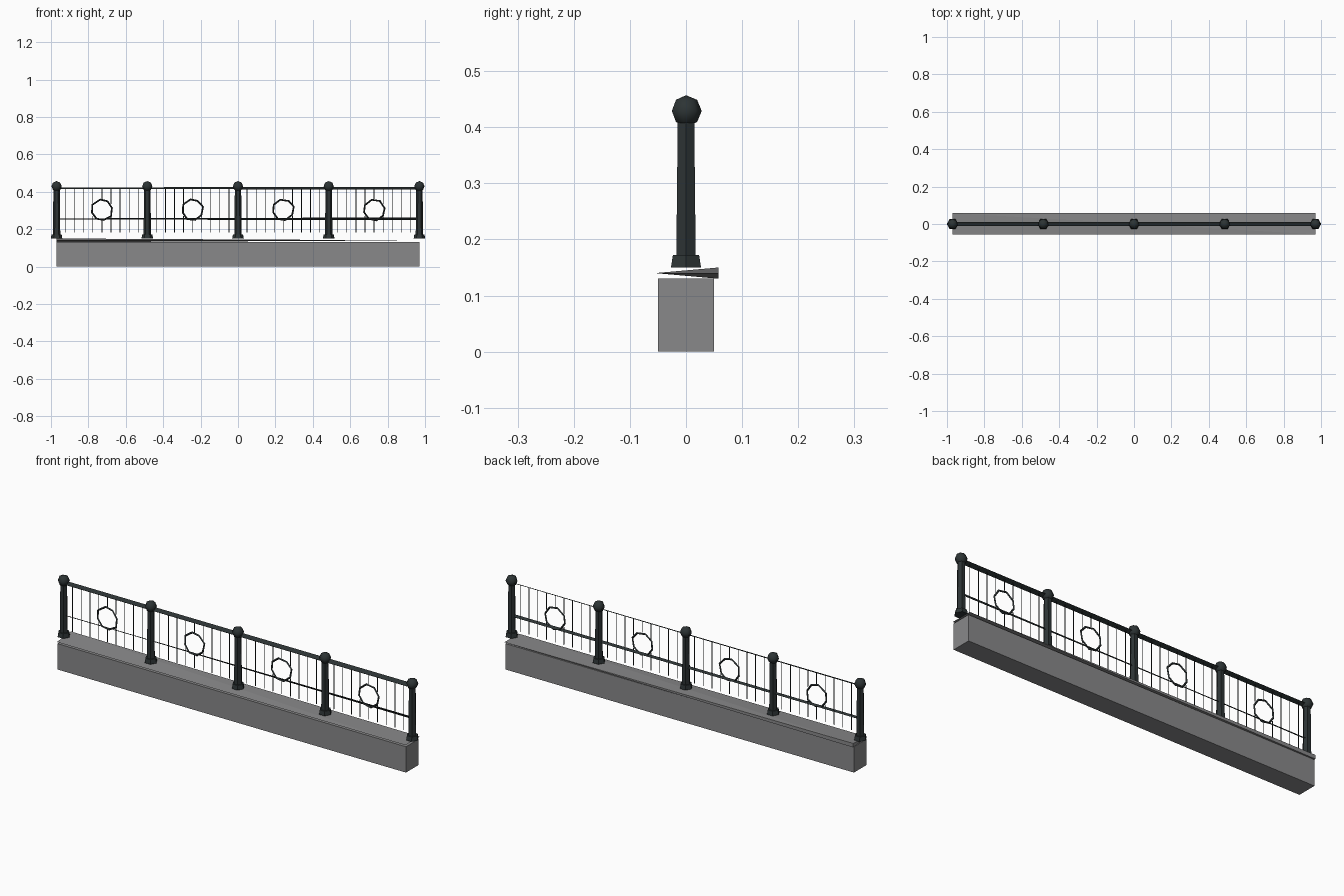
import bpy, bmesh, math, random
from mathutils import Matrix, Vector

random.seed(4)
if "Cube" in bpy.data.objects:
    bpy.data.objects.remove(bpy.data.objects["Cube"], do_unlink=True)

HALF = 0.97          # half length of the wall
BAY = HALF / 2       # distance between posts
GAP = BAY / 10       # distance between bars


def material(name, rgb):
    mat = bpy.data.materials.new(name)
    mat.use_nodes = True
    mat.diffuse_color = (*rgb, 1)
    mat.node_tree.nodes["Principled BSDF"].inputs["Base Color"].default_value = (*rgb, 1)
    return mat


stone = material("grey stone", (0.25, 0.25, 0.255))
iron = material("dark iron", (0.026, 0.034, 0.035))


def finish(name, bm, mat, smooth=False):
    bmesh.ops.recalc_face_normals(bm, faces=bm.faces)
    mesh = bpy.data.meshes.new(name)
    bm.to_mesh(mesh)
    bm.free()
    mesh.materials.append(mat)
    for poly in mesh.polygons:
        poly.use_smooth = smooth
    obj = bpy.data.objects.new(name, mesh)
    bpy.context.collection.objects.link(obj)
    return obj


def prism(bm, x, z0, z1, r0, r1, sides):
    turn = Matrix.Translation((x, 0, (z0 + z1) / 2)) @ Matrix.Rotation(math.pi / sides, 4, "Z")
    bmesh.ops.create_cone(bm, cap_ends=True, segments=sides, radius1=r0, radius2=r1,
                          depth=z1 - z0, matrix=turn)


def hull(name, points, mat):
    bm = bmesh.new()
    for p in points:
        bm.verts.new(p)
    bmesh.ops.convex_hull(bm, input=bm.verts[:])
    return finish(name, bm, mat)


# Stone plinth
bm = bmesh.new()
bmesh.ops.create_cube(bm, size=1, matrix=Matrix.Translation((0, 0, 0.065))
                      @ Matrix.Diagonal((2 * HALF, 0.1, 0.13, 1)))
finish("plinth", bm, stone)

# Coping: a wedge that thins towards the front and the left end
hull("coping", [(-HALF, 0.058, 0.13), (-HALF, 0.058, 0.15), (-HALF, -0.055, 0.14),
                (HALF, 0.058, 0.14), (HALF, -0.055, 0.14)], stone)

# Posts with flared feet and ball finials
for i in range(5):
    x = -HALF + i * BAY
    bm = bmesh.new()
    prism(bm, x, 0.15, 0.172, 0.031, 0.027, 6)
    finish(f"post_foot_{i + 1}", bm, iron)
    bm = bmesh.new()
    prism(bm, x, 0.165, 0.412, 0.02, 0.017, 6)
    finish(f"post_shaft_{i + 1}", bm, iron)
    bm = bmesh.new()
    bmesh.ops.create_uvsphere(bm, u_segments=7, v_segments=4, radius=0.028,
                              matrix=Matrix.Translation((x, 0, 0.429)))
    finish(f"post_ball_{i + 1}", bm, iron, True)


# Rails: thin slanted strips
def rail(name, left_low, left_high, right_low, right_high):
    bm = bmesh.new()
    ends = [(-HALF, left_low), (HALF, right_low), (HALF, right_high), (-HALF, left_high)]
    bm.faces.new([bm.verts.new((x, *yz)) for x, yz in ends])
    obj = finish(name, bm, iron)
    mod = obj.modifiers.new("thickness", "SOLIDIFY")
    mod.thickness = 0.0015
    mod.offset = 0


rail("top_rail", (-0.011, 0.415), (0.011, 0.423), (-0.011, 0.413), (0.011, 0.424))
rail("lower_rail", (0.007, 0.252), (-0.006, 0.257), (0.004, 0.249), (-0.001, 0.262))

# Bars and rings in every bay
RING_Z = 0.303
for i in range(4):
    mid = -HALF + (i + 0.5) * BAY
    bm = bmesh.new()
    for k in range(-4, 5):
        x = mid + k * GAP
        if abs(k) > 1:
            prism(bm, x, 0.183, 0.418, 0.0022, 0.0022, 3)
        else:
            reach = math.sqrt(0.058 ** 2 - (k * GAP) ** 2)
            prism(bm, x, RING_Z + reach, 0.418, 0.0022, 0.0022, 3)
            prism(bm, x, 0.183, RING_Z - reach, 0.0022, 0.0022, 3)
    finish(f"bars_{i + 1}", bm, iron)

    # Roughly wrought ring with eight corners
    bm = bmesh.new()
    loops = []
    for a in range(8):
        t = math.tau * (a + 0.3) / 8 + random.uniform(-0.08, 0.08)
        out = Vector((math.cos(t), 0, math.sin(t)))
        centre = Vector((mid, 0, RING_Z)) + out * random.uniform(0.054, 0.059)
        loops.append([bm.verts.new(centre + s) for s in
                      (out * 0.005, Vector((0, 0.005, 0)), out * -0.005, Vector((0, -0.005, 0)))])
    for a in range(8):
        one, two = loops[a], loops[(a + 1) % 8]
        for b in range(4):
            c = (b + 1) % 4
            bm.faces.new((one[b], one[c], two[c], two[b]))
    finish(f"ring_{i + 1}", bm, iron)
